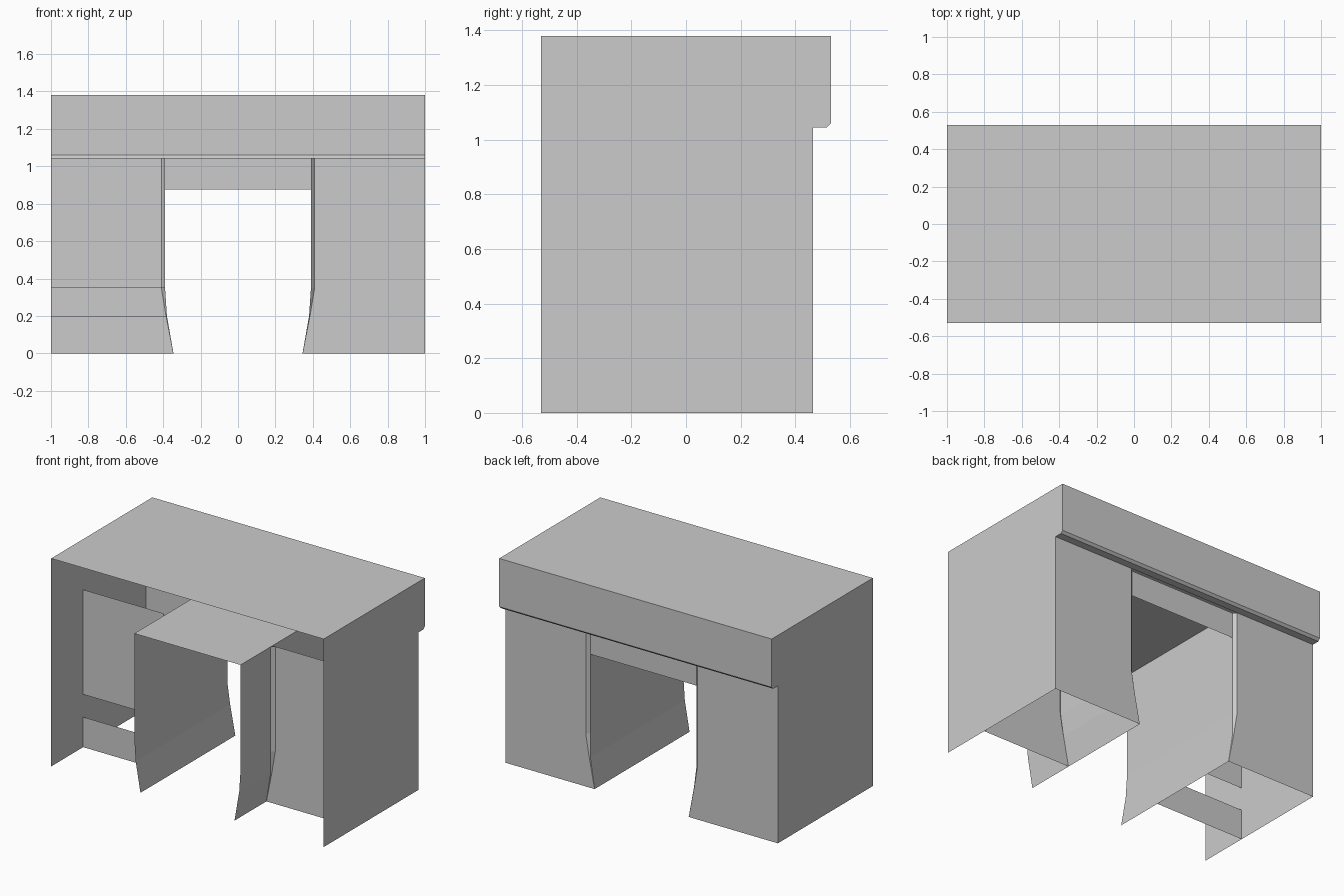
import bpy
import bmesh
from mathutils import Vector

cube = bpy.data.objects.get("Cube")
if cube:
    bpy.data.objects.remove(cube, do_unlink=True)

# Single plain finish
grey = bpy.data.materials.new("plain_grey")
grey.use_nodes = True
colour = (0.6, 0.6, 0.6, 1)
grey.diffuse_color = colour
grey.node_tree.nodes["Principled BSDF"].inputs["Base Color"].default_value = colour

FRONT, BACK, LIP = -0.53, 0.465, 0.53
TOP, SHELF = 1.38, 1.045
PANEL_Y = -0.195


def finish(name, bm, facing):
    """Turn the sheet towards its facing direction and add it to the scene."""
    bm.normal_update()
    total = sum((f.normal * f.calc_area() for f in bm.faces), Vector())
    if total.dot(Vector(facing)) < 0:
        bmesh.ops.reverse_faces(bm, faces=bm.faces[:])
    mesh = bpy.data.meshes.new(name)
    bm.to_mesh(mesh)
    bm.free()
    mesh.materials.append(grey)
    obj = bpy.data.objects.new(name, mesh)
    bpy.context.collection.objects.link(obj)
    return obj


def sheet(name, rows, facing):
    """Skin a grid of point rows with quads."""
    bm = bmesh.new()
    grid = [[bm.verts.new(p) for p in row] for row in rows]
    for a, b in zip(grid, grid[1:]):
        for i in range(len(a) - 1):
            bm.faces.new((a[i], a[i + 1], b[i + 1], b[i]))
    return finish(name, bm, facing)


def outline(name, points, facing):
    """One flat polygon."""
    bm = bmesh.new()
    bm.faces.new([bm.verts.new(p) for p in points])
    return finish(name, bm, facing)


# Flared leg profile: height, inner x, corner chamfer
levels = [(SHELF, 0.39, 0.02), (0.35, 0.39, 0.02), (0.2, 0.38, 0.005), (0, 0.345, 0.0005)]


def cross_panel(name, side, y, part, facing):
    """Panel from outer wall to inner wall, ending in a chamfered corner."""
    rows = [[(side, y, z), (side * (x + c), y, z), (side * x, y - c, z)]
            for z, x, c in part]
    return sheet(name, rows, facing)


# Top and rear cornice, open at the front
section = [(FRONT, TOP), (LIP, TOP), (LIP, 1.06), (0.515, SHELF), (BACK, SHELF)]
sheet("top_and_cornice", [[(x, y, z) for y, z in section] for x in (-1, 1)], (0, 0, 1))

# Ceiling over the opening and fascia at its rear
in_x = 0.39
rear = BACK - 0.02
sheet("opening_ceiling", [[(x, y, SHELF) for y in (FRONT, rear)] for x in (-in_x, in_x)], (0, 0, -1))
sheet("rear_fascia", [[(x, rear, z) for z in (0.875, SHELF)] for x in (-in_x, in_x)], (0, 1, 0))

# Both pedestals
for side, label in ((-1, "right"), (1, "left")):
    outline(label + "_outer_wall",
            [(side, y, z) for y, z in section + [(BACK, 0), (FRONT, 0)]], (side, 0, 0))
    sheet(label + "_inner_wall",
          [[(side * x, FRONT, z), (side * x, PANEL_Y - c, z), (side * x, BACK - c, z)]
           for z, x, c in levels], (-side, 0, 0))
    cross_panel(label + "_back_wall", side, BACK, levels, (0, 1, 0))

# Recessed front panels; the right one has an open slot
cross_panel("left_front_panel", 1, PANEL_Y, levels, (0, -1, 0))
cross_panel("right_upper_panel", -1, PANEL_Y, levels[:2], (0, -1, 0))
cross_panel("right_lower_panel", -1, PANEL_Y, levels[2:], (0, -1, 0))
